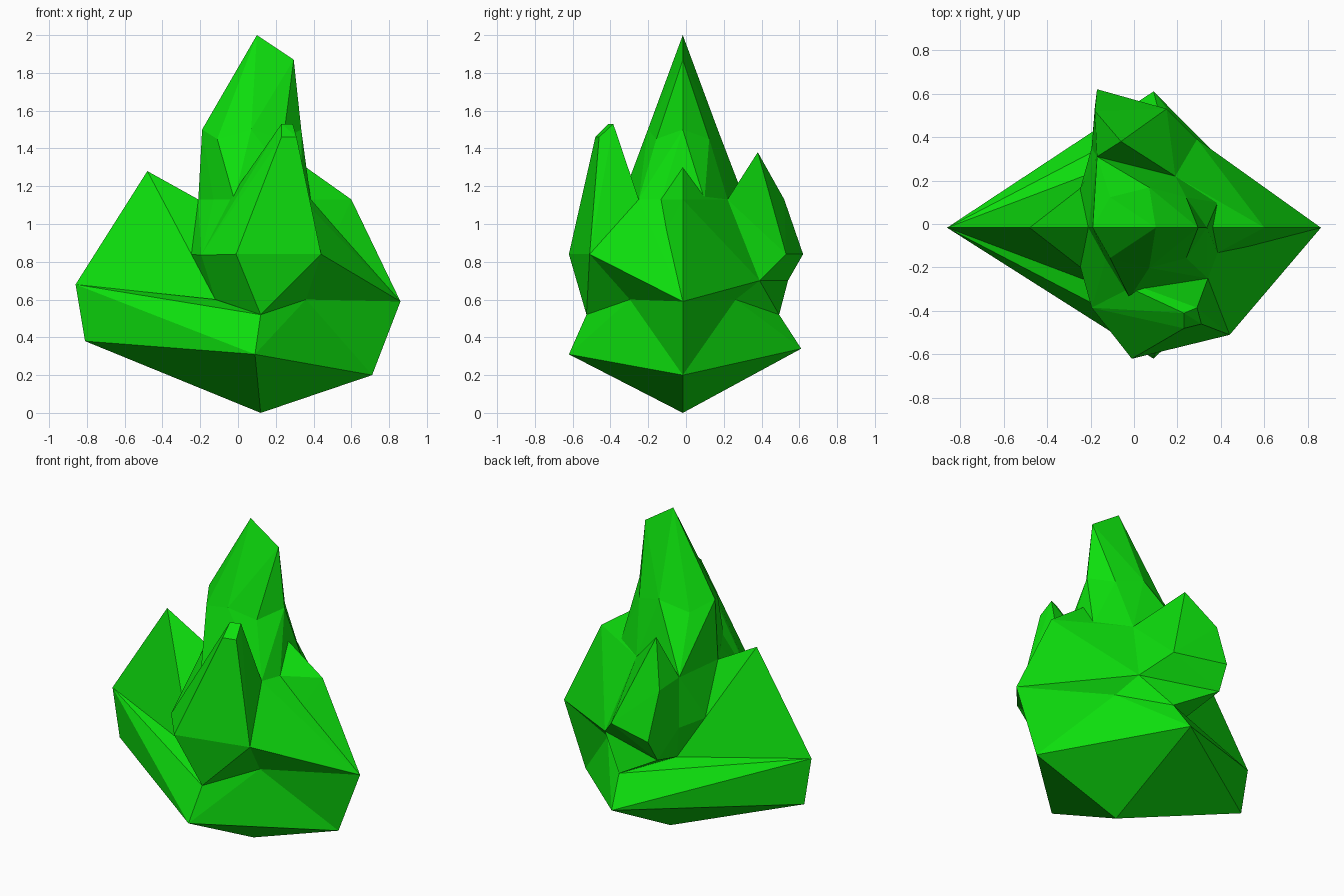
import bpy
import bmesh
from math import radians

if "Cube" in bpy.data.objects:
    bpy.data.objects.remove(bpy.data.objects["Cube"], do_unlink=True)

# single crystal colour
green = bpy.data.materials.new("crystal_green")
green.use_nodes = True
colour = (0.004, 0.74, 0.004, 1)
green.diffuse_color = colour
green.node_tree.nodes["Principled BSDF"].inputs["Base Color"].default_value = colour

MID = -0.017  # depth of the ridge plane shared by all spines


def spine(*points):
    """Points lying on the ridge plane, given as (x, z)."""
    return [(x, MID, z) for x, z in points]


def pair(x, half, z):
    """A front and back point on either side of the ridge plane."""
    return [(x, MID - half, z), (x, MID + half, z)]


def level(z, *points):
    """Points sharing one height, given as (x, y)."""
    return [(x, y, z) for x, y in points]


def shard(name, *groups):
    """A flat-faced convex crystal wrapped around groups of points."""
    bm = bmesh.new()
    for group in groups:
        for p in group:
            bm.verts.new(p)
    result = bmesh.ops.convex_hull(bm, input=bm.verts[:])
    loose = {v for key in ("geom_interior", "geom_unused") for v in result[key]
             if isinstance(v, bmesh.types.BMVert)}
    bmesh.ops.delete(bm, geom=list(loose), context='VERTS')
    bmesh.ops.dissolve_limit(bm, angle_limit=radians(1),
                             verts=bm.verts[:], edges=bm.edges[:])
    bmesh.ops.recalc_face_normals(bm, faces=bm.faces[:])
    mesh = bpy.data.meshes.new(name)
    bm.to_mesh(mesh)
    bm.free()
    mesh.materials.append(green)
    bpy.context.collection.objects.link(bpy.data.objects.new(name, mesh))


# shared corners where the shards meet
waist_left = pair(-0.12, 0.28, 0.6)
waist_right = pair(0.36, 0.28, 0.6)
hip = pair(-0.25, 0.17, 0.84)
skirt_front, skirt_back = (-0.195, -0.385, 0.835), (-0.195, 0.35, 0.835)
ring = pair(0.12, 0.51, 0.52)
keel_left, keel_right = spine((-0.81, 0.38), (0.71, 0.2))
tip_left, tip_right = spine((-0.86, 0.68), (0.86, 0.59))
front_seam = level(1.13, (-0.02, -0.34), (0.34, -0.25))
back_seam = level(1.13, (-0.17, 0.31), (0.19, 0.22))
heel = level(0.7, (-0.18, 0.54), (0.29, 0.39))
elbow = pair(0.385, 0.115, 1.13)
front_toe = (0.44, -0.51, 0.84)
collar = pair(-0.11, 0.14, 1.45) + pair(0.07, 0.185, 1.5) + pair(0.24, 0.14, 1.45)
collar += spine((-0.19, 1.5), (0.335, 1.5))
neck_base = front_seam + back_seam + pair(-0.13, 0.145, 1.13) + elbow
neck_base += spine((-0.21, 1.13))

# wide pointed base, pinched in on the right
shard("base", spine((0.12, 0)), [keel_left, keel_right, tip_left],
      [(0.09, -0.62, 0.31), (0.09, 0.61, 0.34)], ring, waist_right)
shard("right_flank", [tip_right, keel_right], waist_right)

# side lobes
shard("left_lobe", [tip_left], spine((-0.48, 1.28), (-0.21, 1.13), (0.1, 0.6)),
      hip, waist_left)
shard("right_lobe", [tip_right], spine((0.36, 1.3), (0.6, 1.13), (0.1, 0.6)),
      waist_right, elbow, back_seam[1:], heel[1:])
shard("right_web", [tip_right, front_toe], elbow[:1], front_seam[1:], waist_right[:1])

# central tower in three tiers
shard("tower_spire", spine((0.1, 2), (0.295, 1.87)), collar)
shard("tower_neck", collar, neck_base, spine((0.36, 1.3)))
shard("tower_skirt", neck_base, hip, [skirt_front, skirt_back],
      waist_left, waist_right)

# front crystal with a chipped tip
shard("front_crystal", level(1.53, (0.23, -0.41), (0.29, -0.385)),
      level(1.46, (0.23, -0.48), (0.31, -0.46)), front_seam,
      [(-0.01, -0.62, 0.84), front_toe, skirt_front],
      ring[:1], waist_left[:1], waist_right[:1], hip[:1])

# back crystal overhanging its narrower foot
shard("back_crystal", [(-0.06, 0.38, 1.38), (-0.18, 0.52, 1.13)], back_seam,
      level(0.84, (-0.17, 0.62), (0.15, 0.53)), [skirt_back], heel)
shard("back_foot", heel, [skirt_back], ring[1:], waist_left[1:], waist_right[1:])
